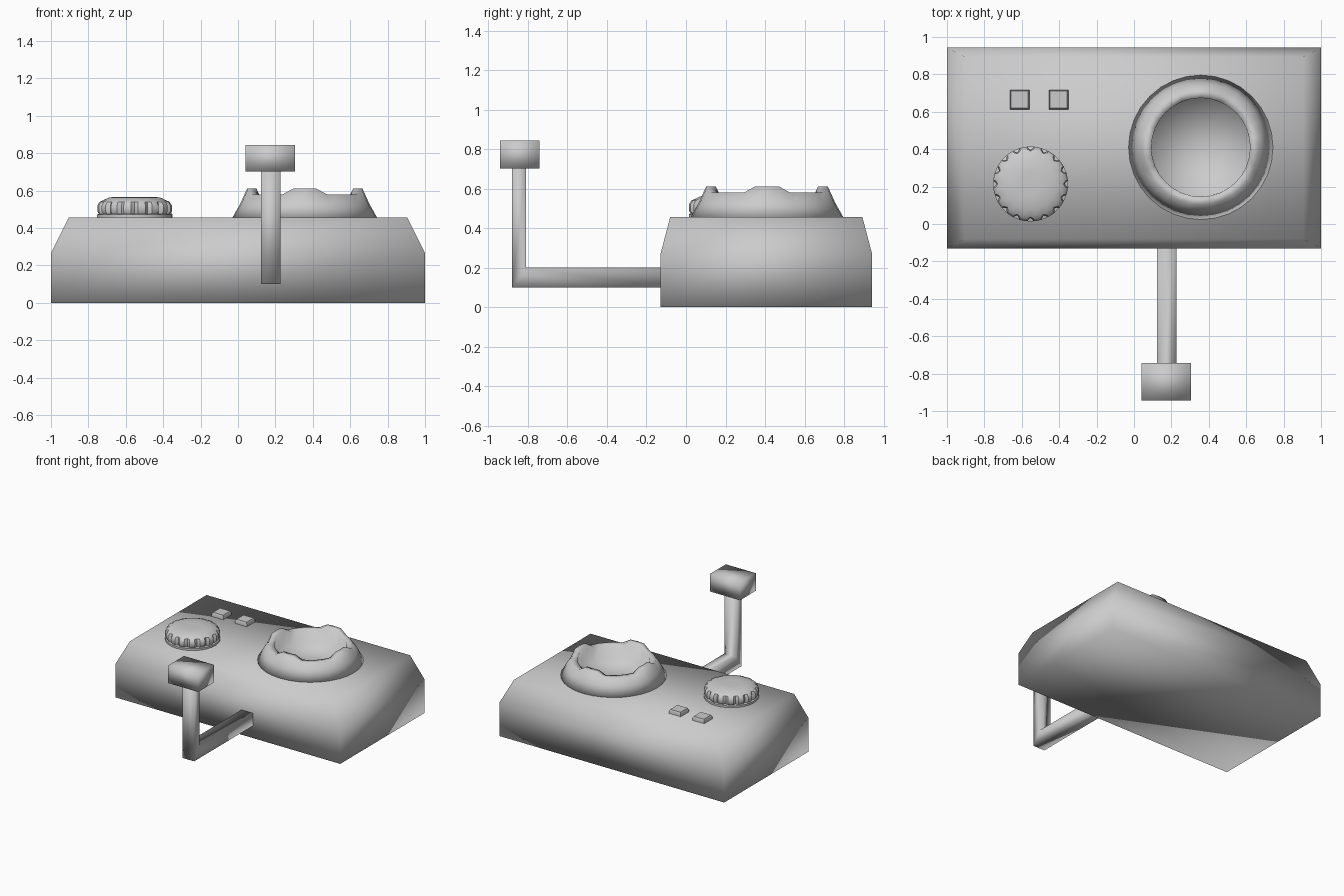
import bpy, bmesh, math

if "Cube" in bpy.data.objects:
    bpy.data.objects.remove(bpy.data.objects["Cube"])


def make(name, rings, smooth_angle=None):
    """Skin a stack of closed rings (equal counts), capping both ends."""
    bm = bmesh.new()
    vr = [[bm.verts.new(p) for p in ring] for ring in rings]
    n = len(vr[0])
    for a, b in zip(vr, vr[1:]):
        for i in range(n):
            j = (i + 1) % n
            bm.faces.new((a[i], a[j], b[j], b[i]))
    bm.faces.new(vr[0][::-1])
    cap = bm.faces.new(vr[-1])
    if n > 8:
        bmesh.ops.poke(bm, faces=[cap])
    bmesh.ops.recalc_face_normals(bm, faces=bm.faces)
    me = bpy.data.meshes.new(name)
    bm.to_mesh(me)
    bm.free()
    ob = bpy.data.objects.new(name, me)
    bpy.context.collection.objects.link(ob)
    bpy.ops.object.select_all(action='DESELECT')
    ob.select_set(True)
    bpy.context.view_layer.objects.active = ob
    if smooth_angle is None:
        bpy.ops.object.shade_smooth()
    else:
        bpy.ops.object.shade_smooth_by_angle(angle=math.radians(smooth_angle))
    return ob


def rect(x0, x1, y0, y1, z):
    return [(x0, y0, z), (x1, y0, z), (x1, y1, z), (x0, y1, z)]


def circle(cx, cy, n, r, z):
    """Ring whose radius and height may vary with the segment index."""
    out = []
    for i in range(n):
        a = 2 * math.pi * i / n
        out.append((cx + r(i) * math.cos(a), cy + r(i) * math.sin(a), z(i)))
    return out


# Housing: box with chamfered upper part
make("housing", [rect(-1, 1, -0.13, 0.943, 0),
                 rect(-1, 1, -0.13, 0.943, 0.267),
                 rect(-0.905, 0.905, -0.08, 0.893, 0.457)])

# Bowl: tapered ring with four raised lugs on its rim
SEG = 32


def bowl_ring(r, z, lug=0.0):
    def height(i):
        k = min(i % 8, 8 - i % 8)      # steps from the nearest lug centre
        return z + (lug if k <= 1 else 0)
    return circle(0.357, 0.41, SEG, lambda i: r, height)


make("bowl", [bowl_ring(0.39, 0.45), bowl_ring(0.345, 0.53),
              bowl_ring(0.308, 0.58, 0.032), bowl_ring(0.264, 0.58, 0.032),
              bowl_ring(0.262, 0.468)])

# Dial: thin base, notched grip band and domed cap
TEETH, PER = 16, 4


def dial_ring(r, z, notch=0.0):
    return circle(-0.553, 0.214, TEETH * PER,
                  lambda i: r - (notch if i % PER == 0 else 0), lambda i: z)


make("dial", [dial_ring(0.2, 0.45), dial_ring(0.2, 0.472),
              dial_ring(0.192, 0.476, 0.012), dial_ring(0.2, 0.49, 0.018),
              dial_ring(0.2, 0.52, 0.018), dial_ring(0.188, 0.54, 0.012),
              dial_ring(0.165, 0.55), dial_ring(0.135, 0.564),
              dial_ring(0.06, 0.567)], 40)

# Two push buttons
for side, x in (("left", -0.612), ("right", -0.403)):
    make(f"{side}_button", [rect(x - .052, x + .052, .613, .717, 0.45),
                            rect(x - .052, x + .052, .613, .717, 0.475),
                            rect(x - .045, x + .045, .62, .71, 0.489)], 30)

# Crank arm: L-shaped bar leaving the front face and turning up
X0, X1 = 0.122, 0.226
make("crank_arm", [
    [(X0, -0.1, 0.1), (X1, -0.1, 0.1), (X1, -0.1, 0.2), (X0, -0.1, 0.2)],
    [(X0, -0.88, 0.1), (X1, -0.88, 0.1), (X1, -0.81, 0.2), (X0, -0.81, 0.2)],
    [(X0, -0.88, 0.72), (X1, -0.88, 0.72), (X1, -0.81, 0.72), (X0, -0.81, 0.72)]])

# Crank handle block
make("crank_handle", [rect(0.04, 0.306, -0.943, -0.743, 0.703),
                      rect(0.04, 0.306, -0.943, -0.743, 0.845)])
